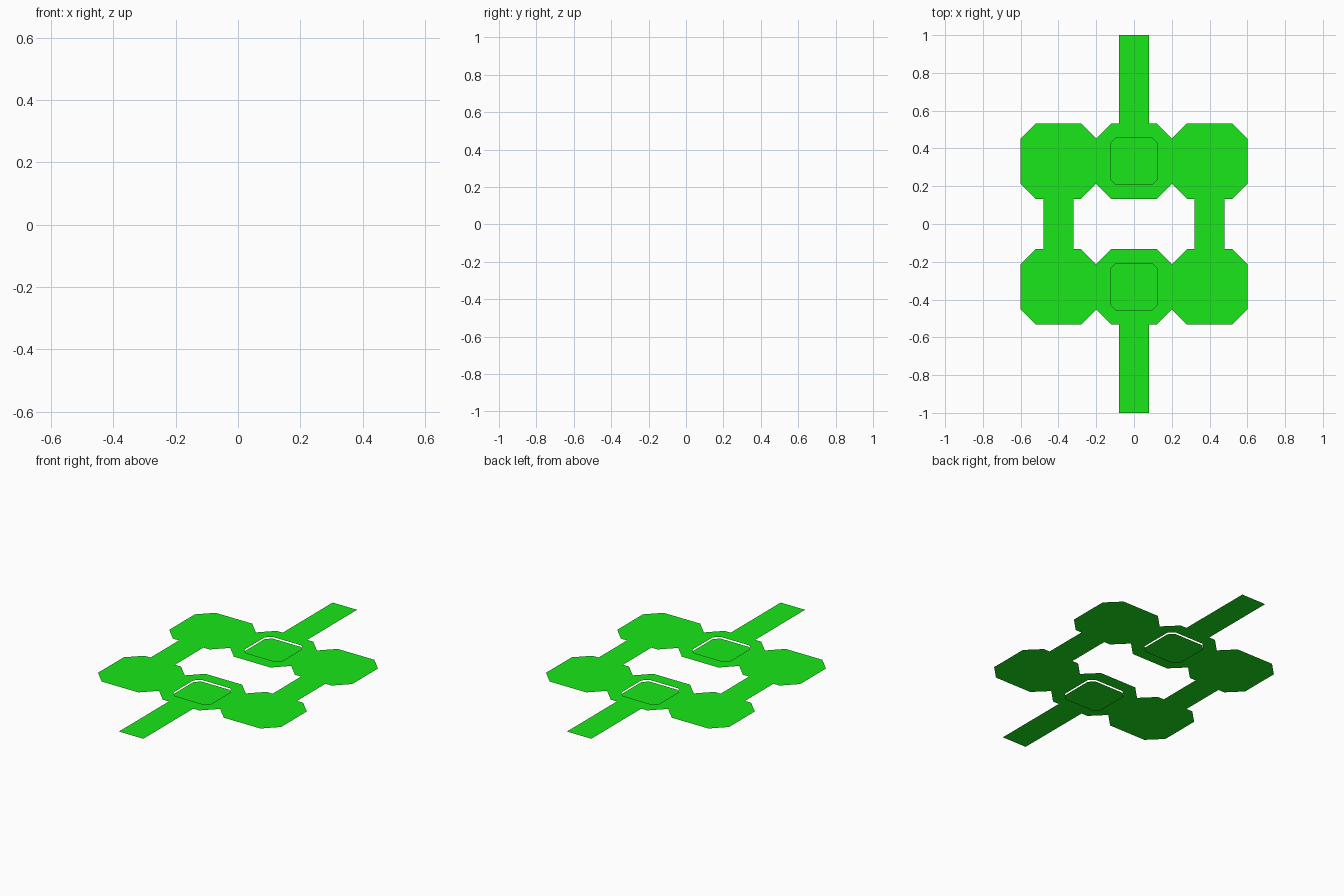
import bpy
import bmesh

if "Cube" in bpy.data.objects:
    bpy.data.objects.remove(bpy.data.objects["Cube"])

ROW_Y = 0.333      # distance of each tile row from the centre
COL_X = 0.4        # tile spacing
SHEET_Z = 0.01     # the main sheet sits just above the dropped plates

green = bpy.data.materials.new("green")
green.diffuse_color = (0.01, 0.8, 0.01, 1)
green.use_nodes = True
green.node_tree.nodes["Principled BSDF"].inputs["Base Color"].default_value = green.diffuse_color


def chamfered(cx, cy, half, cut):
    """Outline of a square with cut corners, counter-clockwise."""
    k = half - cut
    pts = [(half, -k), (half, k), (k, half), (-k, half),
           (-half, k), (-half, -k), (-k, -half), (k, -half)]
    return [(cx + x, cy + y) for x, y in pts]


def rectangle(cx, y0, y1, half):
    return [(cx - half, y0), (cx + half, y0), (cx + half, y1), (cx - half, y1)]


def sheet(name, outline, z, hole=None):
    """Flat upward-facing sheet, optionally with a matching hole."""
    bm = bmesh.new()
    outer = [bm.verts.new((x, y, z)) for x, y in outline]
    if hole:
        inner = [bm.verts.new((x, y, z)) for x, y in hole]
        n = len(outer)
        for i in range(n):
            j = (i + 1) % n
            bm.faces.new((outer[i], outer[j], inner[j], inner[i]))
    else:
        bm.faces.new(outer)
    mesh = bpy.data.meshes.new(name)
    bm.to_mesh(mesh)
    bm.free()
    mesh.materials.append(green)
    obj = bpy.data.objects.new(name, mesh)
    bpy.context.collection.objects.link(obj)


for side, row in ((1, "back"), (-1, "front")):
    y = side * ROW_Y
    # outer tiles of the row
    for x, col in ((-COL_X, "left"), (COL_X, "right")):
        sheet(f"{row}_{col}_tile", chamfered(x, y, 0.2, 0.08), SHEET_Z)
    # middle tile with its dropped plate
    opening = chamfered(0, y, 0.125, 0.03)
    sheet(f"{row}_middle_tile", chamfered(0, y, 0.2, 0.08), SHEET_Z, opening)
    sheet(f"{row}_dropped_plate", opening, 0)
    # long arm running out from the middle tile
    y0, y1 = sorted((side * (ROW_Y + 0.2), side * 1.0))
    sheet(f"{row}_arm", rectangle(0, y0, y1, 0.08), SHEET_Z)

# short links joining the two rows
for x, col in ((-COL_X, "left"), (COL_X, "right")):
    sheet(f"{col}_link", rectangle(x, 0.2 - ROW_Y, ROW_Y - 0.2, 0.08), SHEET_Z)
